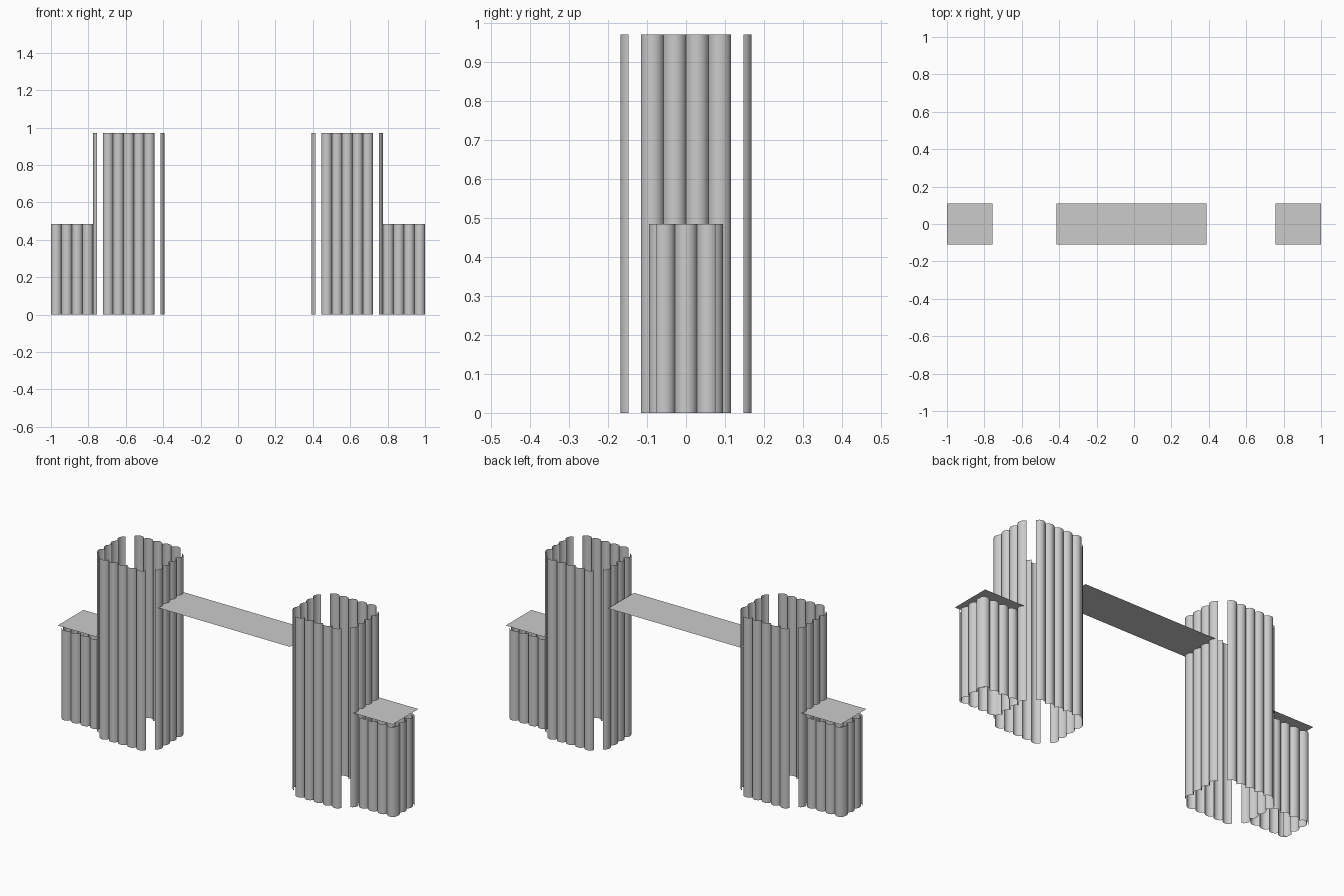
import bpy
from math import sin, cos, asin

if "Cube" in bpy.data.objects:
    bpy.data.objects.remove(bpy.data.objects["Cube"])

SAG = 0.021   # bulge of each flute
SEG = 8       # facets per flute


def make_object(name, verts, faces):
    mesh = bpy.data.meshes.new(name)
    mesh.from_pydata(verts, [], faces)
    ob = bpy.data.objects.new(name, mesh)
    bpy.context.collection.objects.link(ob)
    return ob


def fluted_wall(name, start, end, count, height):
    """Row of outward-bulging open half columns; outside is right of start->end."""
    (x0, y0), (x1, y1) = start, end
    length = ((x1 - x0) ** 2 + (y1 - y0) ** 2) ** 0.5
    ux, uy = (x1 - x0) / length, (y1 - y0) / length
    nx, ny = uy, -ux
    half = length / count / 2
    r = (half * half + SAG * SAG) / (2 * SAG)
    a = asin(half / r)
    verts, faces = [], []
    for i in range(count):
        base = len(verts)
        for k in range(SEG + 1):
            t = -a + 2 * a * k / SEG
            along = half * (2 * i + 1) + r * sin(t)
            out = r * cos(t) - (r - SAG)
            x, y = x0 + ux * along + nx * out, y0 + uy * along + ny * out
            verts += [(x, y, 0), (x, y, height)]
        for k in range(SEG):
            b = base + 2 * k
            faces.append((b, b + 2, b + 3, b + 1))
    ob = make_object(name, verts, faces)
    bpy.ops.object.select_all(action='DESELECT')
    ob.select_set(True)
    bpy.context.view_layer.objects.active = ob
    bpy.ops.object.shade_smooth_by_angle()


def plate(name, x0, x1, z):
    y = 0.11
    make_object(name, [(x0, -y, z), (x1, -y, z), (x1, y, z), (x0, y, z)], [(0, 1, 2, 3)])


def wall_on_side(side, name, start, end, count, height):
    # Mirrored walls swap their ends so flutes still bulge outward
    if side < 0:
        start, end = (-end[0], end[1]), (-start[0], start[1])
    fluted_wall(name, start, end, count, height)


for label, s in (("left", -1), ("right", 1)):
    # Tall tower: four walls with open corners
    h = 0.97
    wall_on_side(s, label + "_tower_front", (0.447, -0.147), (0.722, -0.147), 5, h)
    wall_on_side(s, label + "_tower_back", (0.722, 0.147), (0.447, 0.147), 5, h)
    wall_on_side(s, label + "_tower_outer", (0.753, -0.115), (0.753, 0.115), 4, h)
    wall_on_side(s, label + "_tower_inner", (0.415, 0.115), (0.415, -0.115), 4, h)
    # Low annex: three walls against the tower
    h = 0.485
    wall_on_side(s, label + "_annex_front", (0.775, -0.074), (1.0, -0.074), 4, h)
    wall_on_side(s, label + "_annex_back", (1.0, 0.074), (0.775, 0.074), 4, h)
    wall_on_side(s, label + "_annex_end", (0.979, -0.084), (0.979, 0.084), 3, h)

# Flat decks
plate("left_annex_roof", -1.0, -0.757, 0.51)
plate("right_annex_roof", 0.757, 1.0, 0.51)
plate("bridge_deck", -0.414, 0.388, 0.766)
